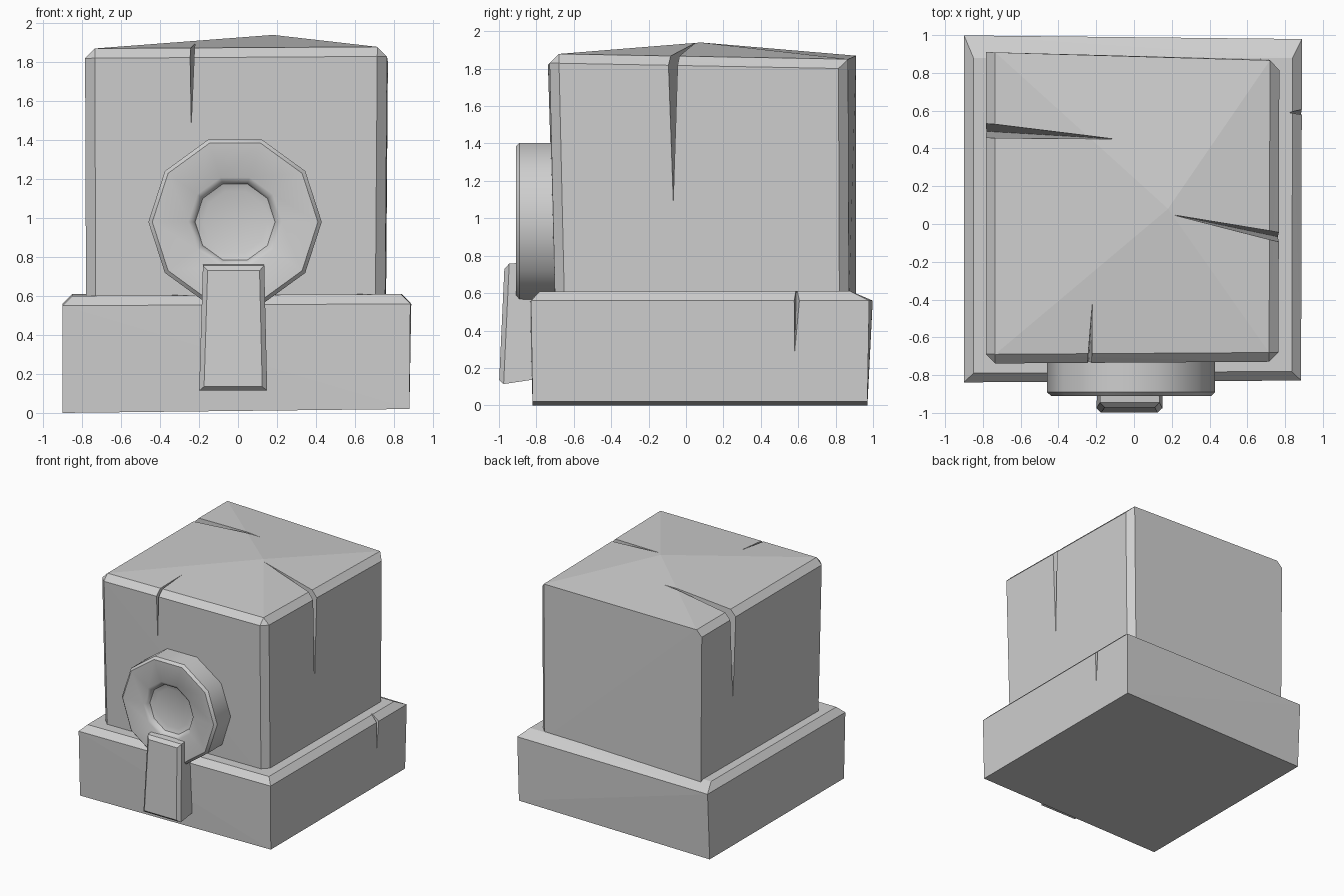
import bpy, bmesh, math
from mathutils import Vector

cube = bpy.data.objects.get("Cube")
if cube:
    bpy.data.objects.remove(cube, do_unlink=True)

stone = bpy.data.materials.new("pale_grey_stone")
stone.use_nodes = True
GREY = (0.62, 0.62, 0.62, 1)
stone.diffuse_color = GREY
stone.node_tree.nodes["Principled BSDF"].inputs["Base Color"].default_value = GREY


def finish(bm, name):
    """Turn a bmesh into a named, coloured object."""
    bmesh.ops.recalc_face_normals(bm, faces=bm.faces[:])
    mesh = bpy.data.meshes.new(name)
    bm.to_mesh(mesh)
    bm.free()
    mesh.materials.append(stone)
    obj = bpy.data.objects.new(name, mesh)
    bpy.context.collection.objects.link(obj)
    return obj


def activate(obj):
    bpy.ops.object.select_all(action='DESELECT')
    obj.select_set(True)
    bpy.context.view_layer.objects.active = obj


def slab(bottom, top, bevels):
    """Six-sided slab from two corner loops (front left, front right, back right,
    back left as drawn); bevels name edges by corner index, 0-3 bottom, 4-7 top."""
    bm = bmesh.new()
    v = [bm.verts.new(p) for p in bottom + top]
    bm.faces.new(v[:4])
    bm.faces.new(v[4:])
    for i in range(4):
        j = (i + 1) % 4
        bm.faces.new((v[i], v[j], v[j + 4], v[i + 4]))
    bmesh.ops.recalc_face_normals(bm, faces=bm.faces[:])
    edges, width = bevels
    chosen = [bm.edges.get((v[a], v[b])) for a, b in edges]
    bmesh.ops.bevel(bm, geom=chosen, offset=width, segments=1,
                    profile=0.5, affect='EDGES')
    return bm


def crack(target, inner, low, side_a, side_b):
    """Cut a V-shaped crack running over an edge of the target."""
    a, b, c, d = map(Vector, (inner, low, side_a, side_b))
    push = ((c + d) / 2 - (a + b) / 2).normalized() * 0.06
    bm = bmesh.new()
    v = [bm.verts.new(p) for p in (a, b, c + push, d + push)]
    for tri in ((0, 1, 2), (0, 1, 3), (0, 2, 3), (1, 2, 3)):
        bm.faces.new([v[i] for i in tri])
    cutter = finish(bm, "crack_cutter")
    cutter.hide_render = True
    mod = target.modifiers.new("crack", 'BOOLEAN')
    mod.operation = 'DIFFERENCE'
    mod.solver = 'EXACT'
    mod.object = cutter
    activate(target)
    bpy.ops.object.modifier_apply(modifier=mod.name)
    bpy.data.objects.remove(cutter, do_unlink=True)


# Plinth with chamfered rim, the back chamfer wider
bm = slab([(-0.9, -0.82, 0), (0.88, -0.82, 0.02), (0.88, 0.97, 0.02), (-0.9, 0.97, 0)],
          [(-0.9, -0.84, 0.6), (0.885, -0.83, 0.61), (0.89, 0.98, 0.61), (-0.9, 1.0, 0.61)],
          ([(4, 5), (5, 6), (6, 7), (7, 4)], 0.05))
for vert in bm.verts:
    if vert.co.z > 0.59 and vert.co.y > 0.9:
        vert.co.y = 0.88
bmesh.ops.triangulate(bm, faces=bm.faces[:])
plinth = finish(bm, "plinth")
crack(plinth, (0.82, 0.59, 0.62), (0.89, 0.58, 0.25), (0.9, 0.57, 0.6), (0.9, 0.62, 0.6))

# Main block with a slightly peaked top
bm = slab([(-0.78, -0.70, 0.55), (0.755, -0.70, 0.55), (0.76, 0.87, 0.55), (-0.775, 0.91, 0.55)],
          [(-0.785, -0.74, 1.87), (0.765, -0.73, 1.88), (0.77, 0.865, 1.85), (-0.785, 0.91, 1.87)],
          ([(4, 5), (5, 6), (7, 4), (0, 4), (1, 5), (2, 6)], 0.05))
cap = max(bm.faces, key=lambda f: f.calc_center_median().z * (f.calc_area() > 1))
peak = bmesh.ops.poke(bm, faces=[cap])["verts"][0]
peak.co = (0.18, 0.08, 1.94)
bmesh.ops.triangulate(bm, faces=bm.faces[:])
block = finish(bm, "main_block")
crack(block, (0.2, 0.05, 1.95), (0.77, -0.07, 1.08), (0.77, -0.04, 1.88), (0.77, -0.10, 1.88))
crack(block, (-0.22, -0.41, 1.91), (-0.24, -0.73, 1.48), (-0.25, -0.74, 1.88), (-0.22, -0.74, 1.88))
crack(block, (-0.1, 0.45, 1.92), (-0.78, 0.49, 1.13), (-0.785, 0.45, 1.88), (-0.785, 0.54, 1.88))

# Ten-sided dial with a sunken centre, as (radius, y) rings
SIDES = 10
PROFILE = [(0.445, -0.68), (0.445, -0.89), (0.425, -0.91), (0.24, -0.90),
           (0.215, -0.885), (0.205, -0.86), (0.165, -0.845)]
bm = bmesh.new()
rings = []
for radius, y in PROFILE:
    rings.append([bm.verts.new((-0.015 + radius * math.cos(math.tau * i / SIDES), y,
                                0.98 + radius * math.sin(math.tau * i / SIDES)))
                  for i in range(SIDES)])
for r, s in zip(rings, rings[1:]):
    for i in range(SIDES):
        j = (i + 1) % SIDES
        bm.faces.new((r[i], r[j], s[j], s[i]))
bm.faces.new(rings[0])
floor = bm.faces.new(rings[-1])
center = bmesh.ops.poke(bm, faces=[floor])["verts"][0]
center.co.y = -0.86
dial = finish(bm, "dial")
activate(dial)
bpy.ops.object.shade_smooth_by_angle(angle=math.radians(38))

# Tapered tongue in front of the dial
bm = slab([(-0.2, -1.0, 0.11), (0.15, -1.0, 0.11), (0.15, -0.8, 0.14), (-0.19, -0.8, 0.14)],
          [(-0.18, -0.97, 0.755), (0.135, -0.97, 0.755), (0.13, -0.8, 0.77), (-0.18, -0.8, 0.77)],
          ([(0, 1), (4, 5), (0, 4), (1, 5)], 0.025))
finish(bm, "tongue")
